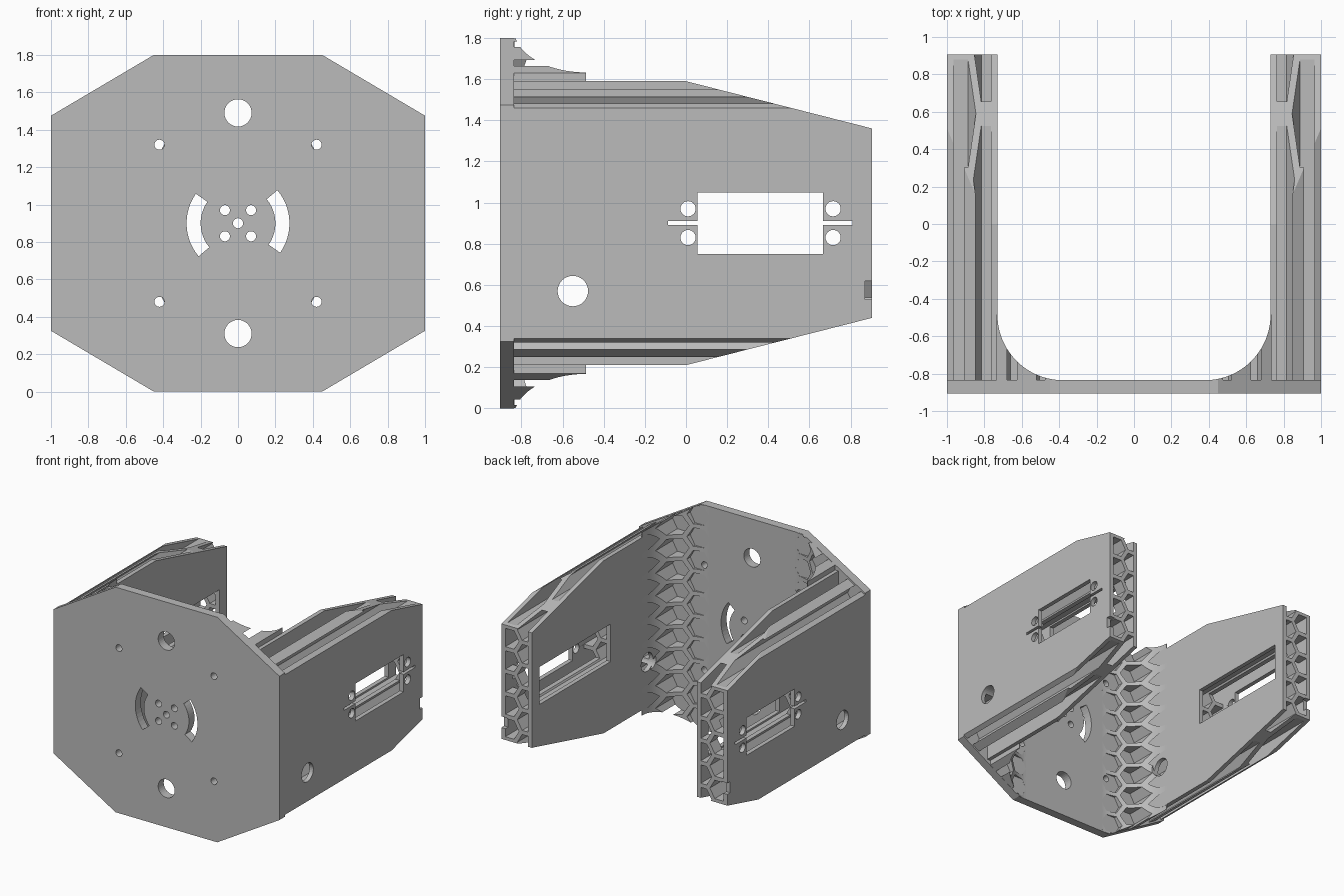
import bpy, bmesh, math

cube = bpy.data.objects.get("Cube")
if cube:
    bpy.data.objects.remove(cube, do_unlink=True)

MID = 0.9                      # height of the centre line
PITCH, WALL = 0.18, 0.033      # honeycomb pitch and wall thickness
PLATE_TOP, BACK = -0.835, 0.905

grey = bpy.data.materials.new("light_grey")
grey.use_nodes = True
grey.diffuse_color = (0.5, 0.5, 0.5, 1)
grey.node_tree.nodes["Principled BSDF"].inputs["Base Color"].default_value = (0.5, 0.5, 0.5, 1)


def prisms(name, polys, axis, lo, hi):
    """Extrude flat outlines along an axis into one object."""
    place = {"x": lambda a, b, t: (t, a, b),
             "y": lambda a, b, t: (a, t, b),
             "z": lambda a, b, t: (a, b, t)}[axis]
    bm = bmesh.new()
    for poly in polys:
        n = len(poly)
        low = [bm.verts.new(place(a, b, lo)) for a, b in poly]
        top = [bm.verts.new(place(a, b, hi)) for a, b in poly]
        bm.faces.new(low[::-1])
        bm.faces.new(top)
        for i in range(n):
            j = (i + 1) % n
            bm.faces.new((low[i], low[j], top[j], top[i]))
    bmesh.ops.recalc_face_normals(bm, faces=bm.faces)
    mesh = bpy.data.meshes.new(name)
    bm.to_mesh(mesh)
    bm.free()
    mesh.materials.append(grey)
    obj = bpy.data.objects.new(name, mesh)
    bpy.context.collection.objects.link(obj)
    return obj


def boolean(obj, cutter, operation="DIFFERENCE"):
    """Apply a boolean and discard the cutter."""
    mod = obj.modifiers.new("cut", "BOOLEAN")
    mod.operation, mod.object, mod.solver = operation, cutter, "EXACT"
    bpy.context.view_layer.update()
    graph = bpy.context.evaluated_depsgraph_get()
    mesh = bpy.data.meshes.new_from_object(obj.evaluated_get(graph))
    obj.modifiers.clear()
    obj.data = mesh
    bpy.data.objects.remove(cutter, do_unlink=True)
    mesh.materials.clear()
    mesh.materials.append(grey)


def arc(cx, cy, r, start, end, n):
    angles = [math.radians(start + (end - start) * i / n) for i in range(n + 1)]
    return [(cx + r * math.cos(a), cy + r * math.sin(a)) for a in angles]


def circle(cx, cy, r, n=32):
    return arc(cx, cy, r, 0, 360, n)[:-1]


def rect(a0, a1, b0, b1):
    return [(a0, b0), (a1, b0), (a1, b1), (a0, b1)]


def octagon(inset):
    quarter = [(0.45, MID - inset), (1.0, 0.575 - inset)]
    right = quarter + [(x, -z) for x, z in quarter[::-1]]
    ring = right + [(-x, z) for x, z in right[::-1]]
    return [(x, MID + z) for x, z in ring]


def clip(poly, limit, sign):
    """Keep the part of an outline where sign * (x - limit) <= 0."""
    out = []
    for (ax, az), (bx, bz) in zip(poly, poly[1:] + poly[:1]):
        da, db = sign * (ax - limit), sign * (bx - limit)
        if da <= 0:
            out.append((ax, az))
        if da * db < 0:
            f = da / (da - db)
            out.append((ax + f * (bx - ax), az + f * (bz - az)))
    return out


def cells(x_min, x_max):
    """Hexagonal cell outlines, trimmed between two x limits."""
    step = PITCH / math.sqrt(3) * 1.5
    radius = (PITCH - WALL) / math.sqrt(3)
    found = []
    for col in range(6):
        shift = 0 if col % 2 == 0 else 0.5
        for row in range(-6, 7):
            poly = circle(0.93 - col * step, MID + (row + shift) * PITCH, radius, 6)
            poly = clip(clip(poly, x_max, 1), x_min, -1)
            if len(poly) > 2:
                found.append(poly)
    return found


def mirror(obj):
    mod = obj.modifiers.new("other_side", "MIRROR")
    mod.use_mirror_merge = False


# Octagonal base plate with mounting holes and two curved slots
plate = prisms("base_plate", [octagon(0)], "y", -0.905, PLATE_TOP)
holes = [circle(0, MID + s * 0.59, 0.073) for s in (-1, 1)]
holes.append(circle(0, MID, 0.027, 20))
for sx in (-1, 1):
    for sz in (-1, 1):
        holes.append(circle(sx * 0.42, MID + sz * 0.42, 0.027, 20))
        holes.append(circle(sx * 0.07, MID + sz * 0.07, 0.027, 20))
for turn in (0, 180):
    holes.append(arc(0, MID, 0.275, turn - 35, turn + 40, 12)
                 + arc(0, MID, 0.2, turn + 40, turn - 35, 12))
boolean(plate, prisms("holes", holes, "y", -1, -0.7))

# Side arms: two skins with a honeycomb core
half = [(-0.84, 0.69), (0, 0.69), (BACK, 0.46)]
outline = [(y, MID + z) for y, z in half] + [(y, MID - z) for y, z in half[::-1]]
arm = prisms("side_arm", [outline], "x", 0.73, 1.0)
boolean(arm, prisms("envelope", [octagon(0.015)], "y", -1, 1), "INTERSECT")
boolean(arm, prisms("core_cells", cells(0.765, 0.965), "y", -1, 1.1))

# Motor pocket, outer window, slot, screw holes, cable hole and edge notch
boolean(arm, prisms("pocket", [rect(-0.09, 0.81, 0.75, 1.05)], "x", 0.6, 0.9645))
boolean(arm, prisms("window", [rect(0.055, 0.665, 0.7505, 1.0495)], "x", 0.9, 1.1))
boolean(arm, prisms("slot", [rect(-0.088, 0.808, 0.89, 0.91)], "x", 0.9, 1.1))
screws = [circle(y, MID + s * 0.07, 0.037, 24) for y in (0.01, 0.715) for s in (-1, 1)]
boolean(arm, prisms("screws", screws, "x", 0.9, 1.1))
cable = [circle(-0.55, 0.57, 0.074)]
boolean(arm, prisms("cable_hole", cable, "x", 0.6, 1.1))
boolean(arm, prisms("notch", [rect(0.87, 1, 0.53, 0.62)], "x", 0.95, 1.1))
mirror(arm)

# Honeycomb fillet joining each arm to the plate
curve = arc(0.38, -0.485, 0.35, -90, 0, 32)
fillet = prisms("honeycomb_fillet", [curve + [(0.735, -0.485), (0.735, -0.84), (0.38, -0.84)]],
                "z", -0.1, 1.9)
boolean(fillet, prisms("envelope", [octagon(0.002)], "y", -1, 1), "INTERSECT")
boolean(fillet, prisms("fillet_cells", cells(0.2, 0.7305), "y", -1, 0))
boolean(fillet, prisms("cable_hole", cable, "x", 0.5, 1.1))
mirror(fillet)
